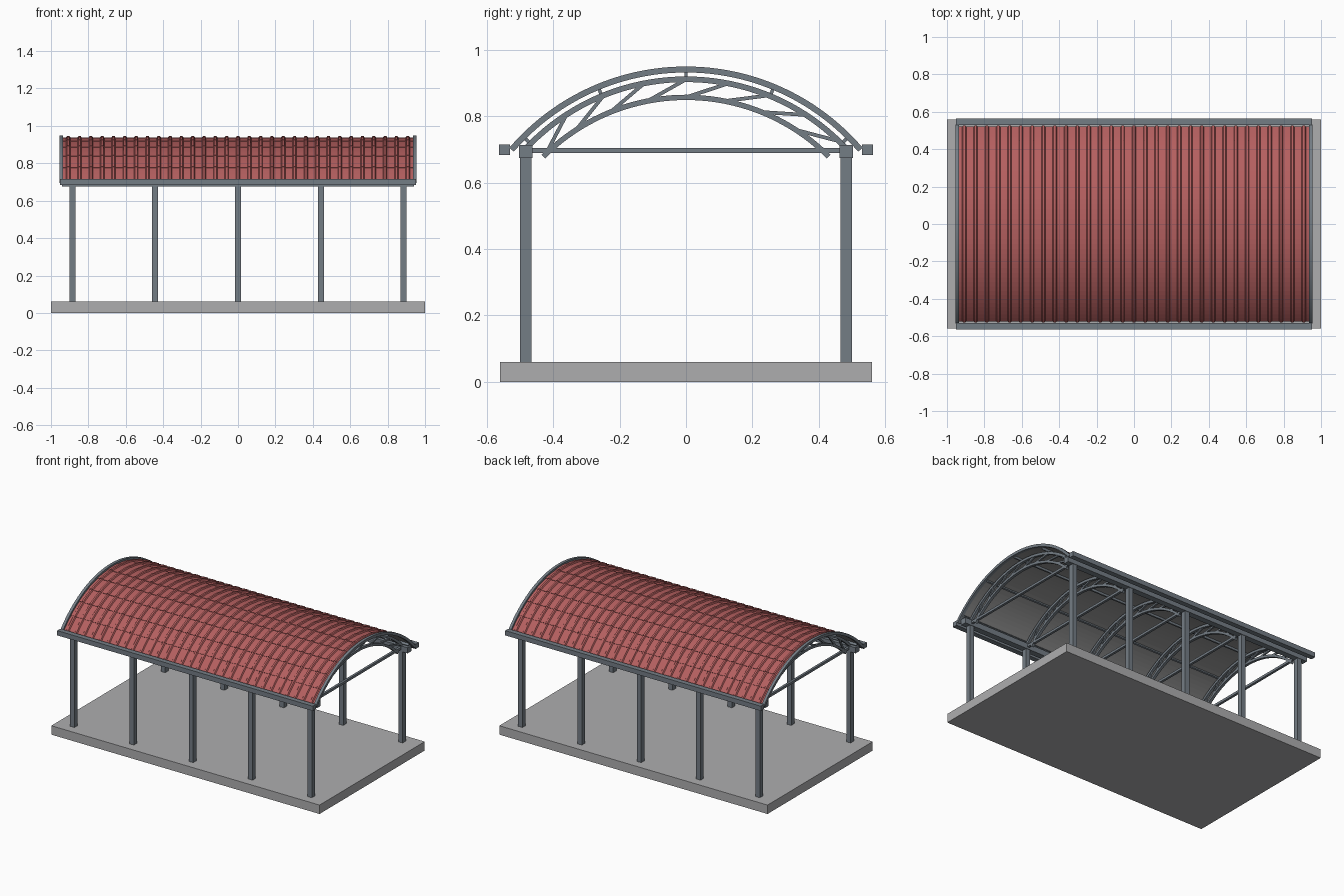
import bpy, bmesh, math
from mathutils import Vector

if "Cube" in bpy.data.objects:
    bpy.data.objects.remove(bpy.data.objects["Cube"])


def material(name, rgb):
    m = bpy.data.materials.new(name)
    m.diffuse_color = (*rgb, 1)
    m.use_nodes = True
    m.node_tree.nodes["Principled BSDF"].inputs["Base Color"].default_value = m.diffuse_color
    return m


STEEL = material("blue grey steel", (0.175, 0.205, 0.235))
CONCRETE = material("concrete grey", (0.42, 0.42, 0.43))
RED = material("roof red", (0.46, 0.115, 0.115))
LINING = material("lining grey", (0.30, 0.30, 0.30))

CZ = 0.249                                  # height of the shared arch centre
POST_X = [-0.885, -0.4425, 0, 0.4425, 0.885]
POST_Y = 0.483


def polar(r, a):
    """Point (y, z) on an arch of radius r, angle a from straight up."""
    return r * math.sin(a), CZ + r * math.cos(a)


def finish(name, bm, mat):
    bmesh.ops.recalc_face_normals(bm, faces=bm.faces)
    me = bpy.data.meshes.new(name)
    bm.to_mesh(me)
    bm.free()
    me.materials.append(mat)
    ob = bpy.data.objects.new(name, me)
    bpy.context.collection.objects.link(ob)
    return ob


def smooth(ob):
    bpy.ops.object.select_all(action='DESELECT')
    ob.select_set(True)
    bpy.context.view_layer.objects.active = ob
    bpy.ops.object.shade_smooth_by_angle(angle=math.radians(25))


def box(name, lo, hi, mat):
    bm = bmesh.new()
    bmesh.ops.create_cube(bm, size=1)
    for v in bm.verts:
        v.co = Vector([(a + b) / 2 + c * (b - a) for a, b, c in zip(lo, hi, v.co)])
    return finish(name, bm, mat)


def arch(name, x, width, r0, r1, half_angle, mat, n=40):
    """Rectangular bar bent along an arc in the y-z plane."""
    bm = bmesh.new()
    rings = []
    for i in range(n + 1):
        a = half_angle * (2 * i / n - 1)
        rings.append([bm.verts.new((x + sx * width / 2, *polar(r, a)))
                      for sx, r in ((-1, r0), (1, r0), (1, r1), (-1, r1))])
    for p, q in zip(rings, rings[1:]):
        for k in range(4):
            bm.faces.new((p[k], p[k - 1], q[k - 1], q[k]))
    bm.faces.new(rings[0])
    bm.faces.new(rings[-1])
    smooth(finish(name, bm, mat))


def strut(name, x, p, q, t, mat):
    """Square bar between two (y, z) points."""
    d = Vector((q[0] - p[0], q[1] - p[1])).normalized() * t / 2
    n = Vector((-d.y, d.x))
    corners = [Vector(p) + n, Vector(p) - n, Vector(q) - n, Vector(q) + n]
    bm = bmesh.new()
    f = bm.faces.new([bm.verts.new((x - t / 2, *c)) for c in corners])
    ext = bmesh.ops.extrude_face_region(bm, geom=[f])
    for v in ext["geom"]:
        if isinstance(v, bmesh.types.BMVert):
            v.co.x += t
    finish(name, bm, mat)


def roof_sheet(name, base, rib_height, step, mat):
    """Ribbed sheet swept over the arch in slightly overlapping courses."""
    half_x, pitch, courses, sub = 0.935, 0.0605, 11, 4
    section = [(-half_x, 0)]
    for k in range(-15, 16):
        c = k * pitch
        section += [(c - 0.011, 0), (c - 0.006, rib_height),
                    (c + 0.006, rib_height), (c + 0.011, 0)]
    section.append((half_x, 0))
    half_angle = math.radians(49)
    rows = []
    for c in range(courses):
        for s in range(sub + 1):
            t = s / sub
            a = half_angle * (2 * (c + t) / courses - 1)
            # each course rises towards its lower edge, over the next one
            side = c - courses // 2
            lift = step * (t if side > 0 else 1 - t if side < 0 else 1)
            rows.append((a, base + lift))
    bm = bmesh.new()
    grid = [[bm.verts.new((x, *polar(r + h, a))) for x, h in section]
            for a, r in rows]
    for p, q in zip(grid, grid[1:]):
        for k in range(len(section) - 1):
            bm.faces.new((p[k], p[k + 1], q[k + 1], q[k]))
    ob = finish(name, bm, mat)
    # the sheet opens downwards, so make its faces point outwards
    if sum(f.normal.z * f.area for f in ob.data.polygons) < 0:
        ob.data.flip_normals()
    return ob


# Floor slab
box("floor_slab", (-1, -0.56, 0), (1, 0.56, 0.06), CONCRETE)

# Posts, eaves beams and gutters
for side, label in ((-1, "front"), (1, "back")):
    y = side * POST_Y
    for i, x in enumerate(POST_X):
        box(f"{label}_post_{i}", (x - 0.016, y - 0.017, 0.06),
            (x + 0.016, y + 0.017, 0.68), STEEL)
    box(f"{label}_eaves_beam", (-0.94, y - 0.02, 0.675), (0.94, y + 0.02, 0.713), STEEL)
    g = side * 0.547
    box(f"{label}_gutter", (-0.953, g - 0.017, 0.683), (0.953, g + 0.017, 0.715), STEEL)

# Arched trusses with tie bars and slanted webs
STEP = math.radians(11)
for i, x in enumerate(POST_X):
    arch(f"truss_top_chord_{i}", x, 0.018, 0.654, 0.671, math.radians(47), STEEL)
    arch(f"truss_bottom_chord_{i}", x, 0.018, 0.6, 0.616, math.radians(45), STEEL)
    box(f"tie_bar_{i}", (x - 0.008, -POST_Y, 0.689), (x + 0.008, POST_Y, 0.705), STEEL)
    for k in range(-4, 4):
        strut(f"truss_web_{i}_{k + 4}", x, polar(0.608, k * STEP),
              polar(0.662, (k + 1) * STEP), 0.011, STEEL)

# Purlins running under the roof
for k, deg in enumerate((-45, -22.5, 0, 22.5, 45)):
    a = math.radians(deg)
    bm = bmesh.new()
    rings = [[bm.verts.new((x, *(Vector(polar(r, a)) + Vector((math.cos(a), -math.sin(a))) * w)))
              for r, w in ((0.669, -0.005), (0.669, 0.005), (0.684, 0.005), (0.684, -0.005))]
             for x in (-0.94, 0.94)]
    for j in range(4):
        bm.faces.new((rings[0][j], rings[0][j - 1], rings[1][j - 1], rings[1][j]))
    bm.faces.new(rings[0])
    bm.faces.new(rings[1])
    finish(f"purlin_{k}", bm, STEEL)

# Roof covering and its underside
roof_sheet("roof_sheet", 0.687, 0.007, 0.003, RED)
lining = roof_sheet("roof_lining", 0.685, 0.0, 0.0, LINING)
lining.data.flip_normals()

# End trims
for x, label in ((-0.944, "left"), (0.944, "right")):
    arch(f"{label}_end_trim", x, 0.019, 0.683, 0.701, math.radians(49.4), STEEL, 48)
